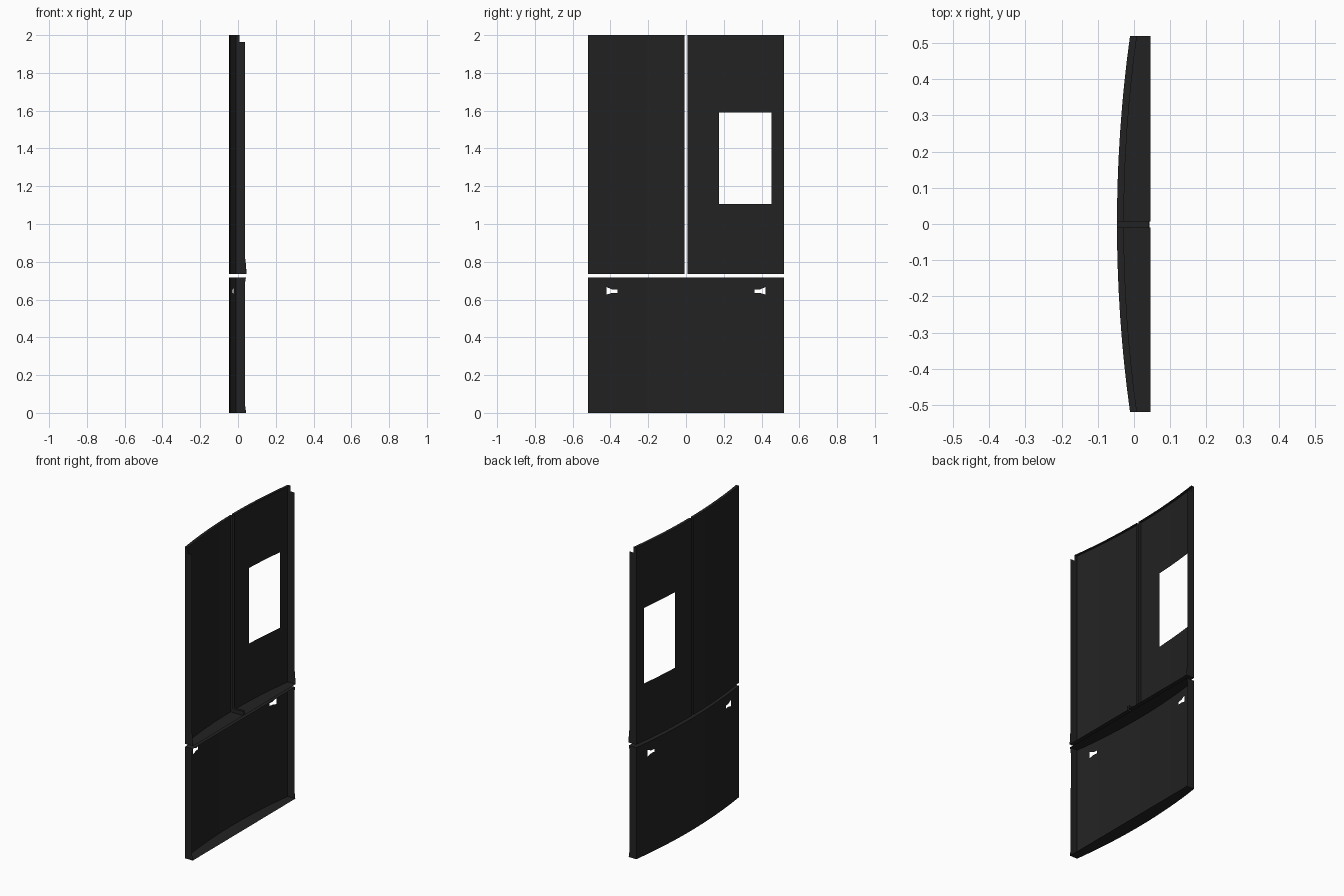
import bpy, bmesh
from mathutils import Vector

if "Cube" in bpy.data.objects:
    bpy.data.objects.remove(bpy.data.objects["Cube"])

mat = bpy.data.materials.new("black_metal")
mat.diffuse_color = (0.016, 0.016, 0.016, 1)
mat.use_nodes = True
mat.node_tree.nodes["Principled BSDF"].inputs["Base Color"].default_value = mat.diffuse_color

HALF = 0.52      # half of the total width
BACK = 0.045     # rear edge of the floor and ceiling flanges
LIP = 0.019      # width of the narrow return lips


def front_x(y):
    """Bowed front of the doors."""
    return -0.047 + 0.036 * (y / HALF) ** 2


def cuts(lo, hi, extra, n):
    vals = [lo + (hi - lo) * i / n for i in range(n + 1)]
    vals = [v for v in vals if all(abs(v - e) > 0.02 for e in extra)]
    return sorted(vals + list(extra))


def add_face(bm, pts, normal):
    """Add a polygon facing the given direction."""
    f = bm.faces.new([bm.verts.new(p) for p in pts])
    f.normal_update()
    if f.normal.dot(Vector(normal)) < 0:
        f.normal_flip()


def skin(bm, ys, zs, is_hole, warp):
    """Curved front sheet with openings left out."""
    def pt(y, z):
        return (front_x(y), y, warp(y, z))
    for y0, y1 in zip(ys, ys[1:]):
        for z0, z1 in zip(zs, zs[1:]):
            if not is_hole((y0 + y1) / 2, (z0 + z1) / 2):
                add_face(bm, [pt(y0, z0), pt(y1, z0), pt(y1, z1), pt(y0, z1)], (-1, 0, 0))


def flange(bm, ys, z, up, back):
    """Horizontal return; back gives its rear edge for each y."""
    for a, b in zip(ys, ys[1:]):
        add_face(bm, [(front_x(a), a, z), (front_x(b), b, z),
                      (back(b), b, z), (back(a), a, z)], (0, 0, up))


def side(bm, y, z0, z1, rear, direction):
    """Vertical return; rear is a list of (x, z) going up."""
    x = front_x(y)
    add_face(bm, [(x, y, z1), (x, y, z0)] + [(px, y, pz) for px, pz in rear],
             (0, direction, 0))


def finish(bm, name):
    bmesh.ops.remove_doubles(bm, verts=bm.verts, dist=0.0002)
    mesh = bpy.data.meshes.new(name)
    bm.to_mesh(mesh)
    bm.free()
    mesh.materials.append(mat)
    ob = bpy.data.objects.new(name, mesh)
    bpy.context.collection.objects.link(ob)
    bpy.ops.object.select_all(action='DESELECT')
    ob.select_set(True)
    bpy.context.view_layer.objects.active = ob
    bpy.ops.object.shade_smooth_by_angle(angle=0.5)


def upper_door(name, y_out, y_in, window=None):
    z0, z1 = 0.735, 2.0
    lo, hi = sorted((y_out, y_in))
    out = 1 if y_out > 0 else -1
    wy, wz = window or ((), ())
    ys, zs = cuts(lo, hi, wy, 8), cuts(z0, z1, wz, 1)

    def hole(y, z):
        return bool(window) and wy[0] < y < wy[1] and wz[0] < z < wz[1]

    bm = bmesh.new()
    skin(bm, ys, zs, hole, lambda y, z: z)
    flange(bm, ys, z0, -1, lambda y: BACK)
    flange(bm, ys, z1, 1, lambda y: front_x(y) + LIP)
    # outer side, notched at the top and flared at the foot
    xo = front_x(y_out) + LIP
    side(bm, y_out, z0, z1, [(BACK, z0), (0.040, 0.81), (0.037, 0.82),
                             (0.037, 1.963), (xo, 1.963), (xo, z1)], out)
    # inner side, a narrow lip with a full-depth foot
    xi = front_x(y_in) + LIP
    side(bm, y_in, z0, z1, [(BACK, z0), (BACK, 0.762), (xi, 0.762), (xi, z1)], -out)
    finish(bm, name)


def drawer_front():
    z0, z1 = 0.0, 0.716
    inner, outer = 0.363, 0.422
    ys = cuts(-HALF, HALF, (-outer, -inner, inner, outer), 16)
    zs = [z0, 0.635, 0.653, z1]

    # the handle openings widen towards the outside
    def warp(y, z):
        if abs(abs(y) - outer) < 1e-4:
            return {0.635: 0.626, 0.653: 0.667}.get(z, z)
        return z

    bm = bmesh.new()
    skin(bm, ys, zs, lambda y, z: inner < abs(y) < outer and 0.635 < z < 0.653, warp)
    flange(bm, ys, z0, -1, lambda y: 0.043)
    flange(bm, ys, z1, 1, lambda y: 0.042)
    for s in (-1, 1):
        side(bm, s * HALF, z0, z1, [(0.043, z0), (0.037, 0.045),
                                    (0.036, 0.68), (0.042, z1)], s)
    finish(bm, "drawer_front")


upper_door("plain_door", -HALF, -0.009)
upper_door("window_door", HALF, 0.007, ((0.175, 0.452), (1.105, 1.59)))
drawer_front()
